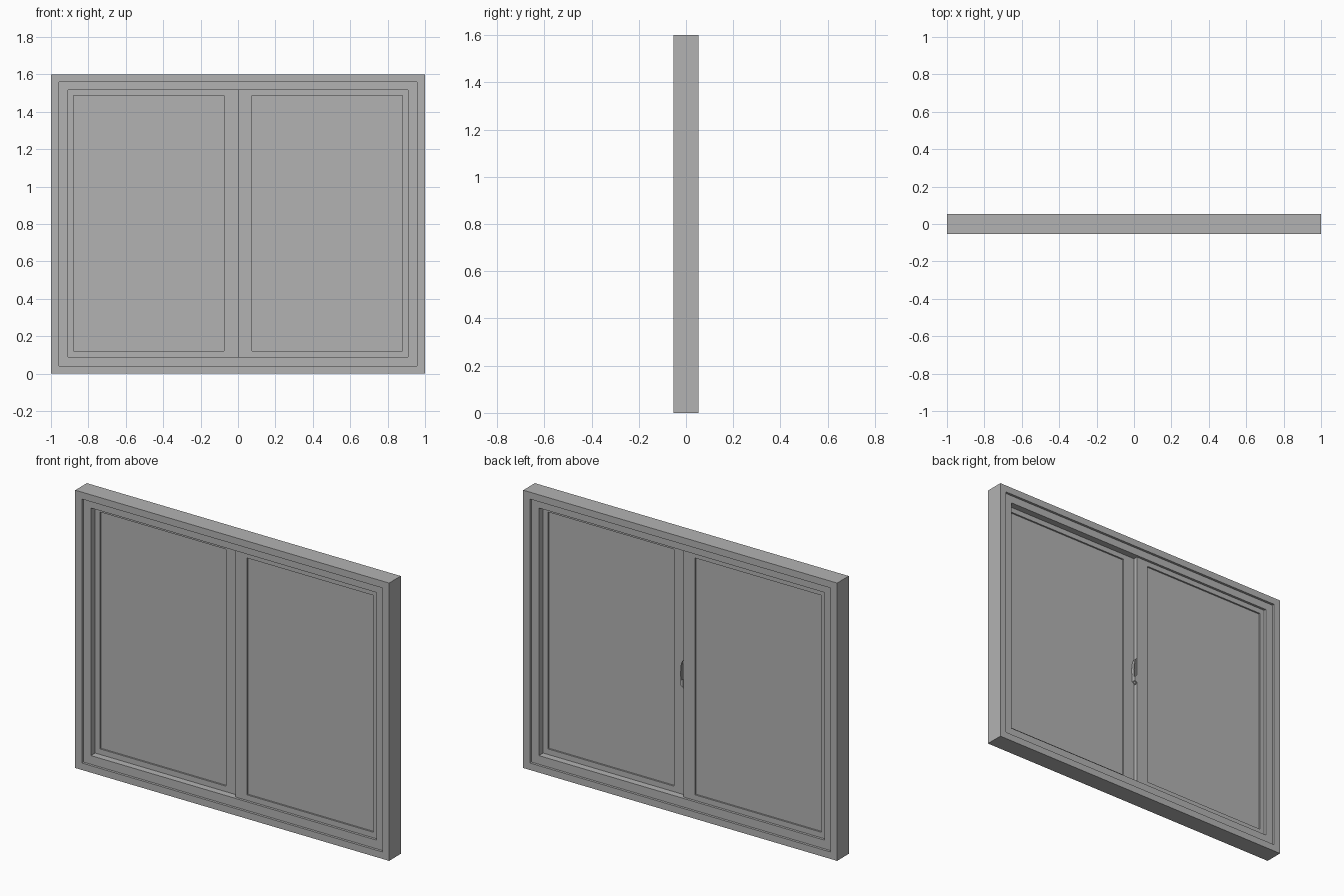
import bpy, bmesh, math

cube = bpy.data.objects.get("Cube")
if cube:
    bpy.data.objects.remove(cube, do_unlink=True)

grey = bpy.data.materials.new("window_grey")
grey.use_nodes = True
colour = (0.45, 0.45, 0.45, 1)
grey.diffuse_color = colour
grey.node_tree.nodes["Principled BSDF"].inputs["Base Color"].default_value = colour


def finish(name, bm):
    bmesh.ops.recalc_face_normals(bm, faces=bm.faces)
    mesh = bpy.data.meshes.new(name)
    bm.to_mesh(mesh)
    bm.free()
    mesh.materials.append(grey)
    obj = bpy.data.objects.new(name, mesh)
    bpy.context.collection.objects.link(obj)
    return obj


def prism(name, outline, y0, y1):
    """Extrude an x-z outline from y0 to y1."""
    bm = bmesh.new()
    face = bm.faces.new([bm.verts.new((x, y0, z)) for x, z in outline])
    out = bmesh.ops.extrude_face_region(bm, geom=[face])
    verts = [v for v in out["geom"] if isinstance(v, bmesh.types.BMVert)]
    bmesh.ops.translate(bm, verts=verts, vec=(0, y1 - y0, 0))
    return finish(name, bm)


def corners(r):
    x0, x1, z0, z1 = r
    return [(x0, z0), (x1, z0), (x1, z1), (x0, z1)]


def ring(name, outer, inner, y0, y1):
    """Rectangular border with an open middle."""
    bm = bmesh.new()
    loops = [[bm.verts.new((x, y, z)) for x, z in corners(r)]
             for r, y in ((outer, y0), (inner, y0), (inner, y1), (outer, y1))]
    for k in range(4):
        a, b = loops[k], loops[(k + 1) % 4]
        for i in range(4):
            j = (i + 1) % 4
            bm.faces.new((a[i], a[j], b[j], b[i]))
    return finish(name, bm)


# Fixed frame: full-depth rim and a stepped inner lip
DEPTH = 0.053
lip = (-0.958, 0.958, 0.04, 1.56)
opening = (-0.91, 0.91, 0.09, 1.516)
ring("frame_rim", (-1, 1, 0, 1.6), lip, -DEPTH, DEPTH)
ring("frame_lip", lip, opening, -0.039, 0.039)

# Two sliding sashes on neighbouring tracks, meeting at the middle
THICK = 0.025
for side, label in ((1, "left"), (-1, "right")):
    y0, y1 = sorted((0, -side * THICK))
    xs = sorted((0, side * 0.93))
    gx = sorted((side * 0.075, side * 0.88))
    hole = (*gx, 0.122, 1.486)
    ring(label + "_sash", (*xs, 0.07, 1.536), hole, y0, y1)
    mid = (y0 + y1) / 2
    prism(label + "_glass", corners(hole), mid - 0.003, mid + 0.003)

# Crescent latch on the edge of the rear sash
prism("latch_plate", corners((0, 0.005, 0.715, 0.87)), 0.004, 0.022)
steps = 8
arc = []
for radius in (0.022, 0.014):
    pts = [(radius * math.sin(math.pi * i / steps),
            0.795 - 0.08 * math.cos(math.pi * i / steps)) for i in range(steps + 1)]
    arc.append(pts)
lever = prism("latch_lever", arc[0] + arc[1][-2:0:-1], 0.006, 0.024)
prism("latch_pivot", [(0, 0.72), (0.016, 0.73), (0.016, 0.755), (0, 0.77)], 0.004, 0.028)
